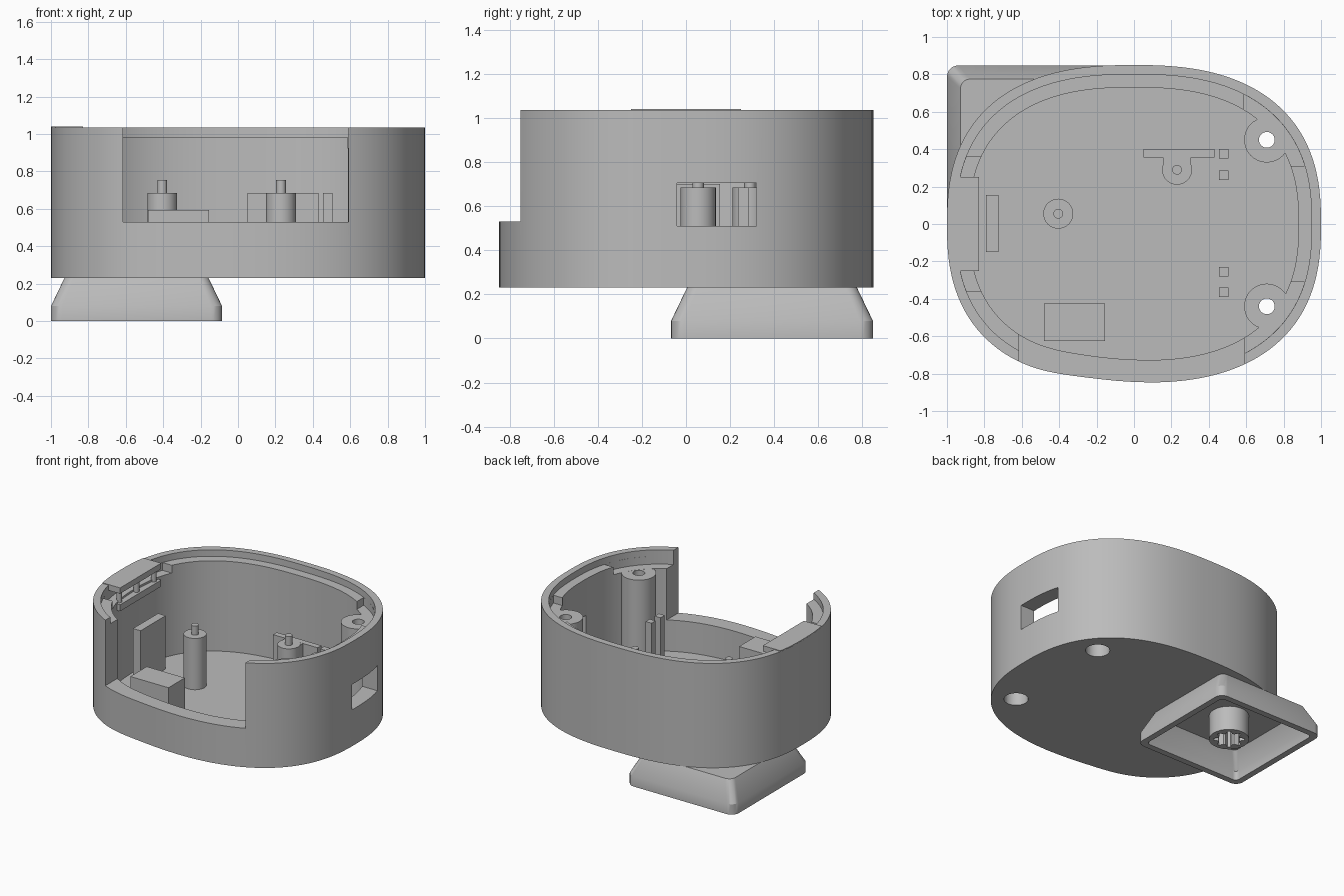
import bpy, bmesh, math

cube = bpy.data.objects.get("Cube")
if cube:
    bpy.data.objects.remove(cube, do_unlink=True)

grey = bpy.data.materials.new("plain grey")
grey.use_nodes = True
grey.diffuse_color = (0.5, 0.5, 0.5, 1)
grey.node_tree.nodes["Principled BSDF"].inputs["Base Color"].default_value = (0.5, 0.5, 0.5, 1)

FLOOR = 0.28   # parts start just inside the floor, whose top is 0.01 higher
RIM = 1.035


def loft(name, rings):
    """Closed solid through a list of (points, z) rings."""
    bm = bmesh.new()
    loops = [[bm.verts.new((x, y, z)) for x, y in pts] for pts, z in rings]
    for a, b in zip(loops, loops[1:]):
        for i in range(len(a)):
            j = (i + 1) % len(a)
            bm.faces.new((a[i], a[j], b[j], b[i]))
    bm.faces.new(loops[0][::-1])
    bm.faces.new(loops[-1])
    bmesh.ops.recalc_face_normals(bm, faces=bm.faces)
    mesh = bpy.data.meshes.new(name)
    bm.to_mesh(mesh)
    bm.free()
    mesh.materials.append(grey)
    obj = bpy.data.objects.new(name, mesh)
    bpy.context.collection.objects.link(obj)
    return obj


def prism(name, pts, z0, z1):
    return loft(name, [(pts, z0), (pts, z1)])


def box(name, x0, x1, y0, y1, z0, z1):
    return prism(name, [(x0, y0), (x1, y0), (x1, y1), (x0, y1)], z0, z1)


def circle(x, y, r, n=40):
    return [(x + r * math.cos(math.tau * i / n), y + r * math.sin(math.tau * i / n))
            for i in range(n)]


def outline(inset, n=128):
    """Squarish oval of the housing, a little flatter at the front."""
    pts = []
    for i in range(n):
        t = math.tau * i / n
        c, s = math.cos(t), math.sin(t)
        x = (1 - inset) * math.copysign(abs(c) ** 0.8, c)
        y = (0.85 - inset) * math.copysign(abs(s) ** 0.8, s)
        if y < 0:
            y *= 1 - 0.022 * math.exp(-((x + 0.28) / 0.25) ** 2)
        pts.append((x, y))
    return pts


def rounded_square(cx, cy, half, r, n=6):
    pts = []
    for q, (sx, sy) in enumerate(((1, 1), (-1, 1), (-1, -1), (1, -1))):
        for k in range(n + 1):
            t = math.pi / 2 * (q + k / n)
            pts.append((cx + sx * (half - r) + r * math.cos(t),
                        cy + sy * (half - r) + r * math.sin(t)))
    return pts


def combine(target, other, operation):
    """Apply a boolean and discard the second solid."""
    mod = target.modifiers.new("cut", 'BOOLEAN')
    mod.operation, mod.solver, mod.object = operation, 'EXACT', other
    bpy.context.view_layer.update()
    result = bpy.data.meshes.new_from_object(
        target.evaluated_get(bpy.context.evaluated_depsgraph_get()))
    target.modifiers.clear()
    target.data = result
    bpy.data.objects.remove(other, do_unlink=True)
    return target


def cut(target, other):
    return combine(target, other, 'DIFFERENCE')


# Housing shell with stepped rim
housing = prism("housing", outline(0), 0.23, RIM)
cut(housing, prism("cavity", outline(0.12), 0.29, 1.3))
cut(housing, prism("rim_step", outline(0.05), 0.985, 1.3))

# Deeper rim pockets at the screw corners and beside the contact bar
for x0, x1, y0, y1 in ((0.585, 1.1, 0.31, 0.9), (0.585, 1.1, -0.9, -0.31),
                       (-1.1, -0.7, -0.36, 0.36)):
    pocket = prism("pocket", outline(0.0505), 0.925, 1.2)
    cut(housing, combine(pocket, box("limit", x0, x1, y0, y1, 0.8, 1.4), 'INTERSECT'))

# Screw bosses with stepped bores
for y in (0.45, -0.44):
    combine(housing, prism("boss", circle(0.71, y, 0.121), 0.26, 0.9245), 'UNION')
for y in (0.45, -0.44):
    cut(housing, prism("bore", circle(0.71, y, 0.042), 0.1, 1.2))
    cut(housing, prism("counterbore", circle(0.71, y, 0.085), 0.1, 0.6))

# Front opening and side window
cut(housing, box("front_opening", -0.615, 0.59, -1, -0.5, 0.53, 1.4))
cut(housing, box("side_window", 0.75, 1.2, -0.04, 0.32, 0.51, 0.705))

# Contact bar: two shelves joined by pins
for name, z0, z1 in (("contact_bar_top", 0.995, 1.04), ("contact_bar_shelf", 0.86, 0.91)):
    shelf = prism(name, outline(0.001), z0, z1)
    combine(shelf, box("limit", -1.1, -0.83, -0.25, 0.25, 0.5, 1.4), 'INTERSECT')
for y in (-0.21, 0, 0.21):
    prism("contact_pin", circle(-0.865, y, 0.02, 16), 0.9, 1.0)

# Board posts with locating pins
for x, y in ((-0.405, 0.055), (0.23, 0.29)):
    prism("board_post", circle(x, y, 0.08), FLOOR, 0.685)
    prism("locating_pin", circle(x, y, 0.026, 24), 0.67, 0.755)

# Interior walls and blocks
box("bracket_wall", 0.05, 0.43, 0.355, 0.40, FLOOR, 0.685)
box("bracket_web", 0.155, 0.305, 0.29, 0.36, FLOOR, 0.684)
box("support_slab", -0.79, -0.725, -0.15, 0.155, FLOOR, 0.70)
box("support_block", -0.48, -0.155, -0.625, -0.425, FLOOR, 0.595)
for y in (0.375, 0.26, -0.255, -0.365):
    box("clip_post", 0.455, 0.505, y - 0.025, y + 0.025, FLOOR, 0.685)

# Hollow tapered foot
cx, cy = -0.5425, 0.39


def foot_ring(half, r, z):
    return rounded_square(cx, cy, half, r), z


foot = loft("foot", [foot_ring(0.4575, 0.06, 0), foot_ring(0.4575, 0.06, 0.08),
                     foot_ring(0.385, 0.05, 0.231)])
cut(foot, loft("foot_hollow", [foot_ring(0.41, 0.03, -0.05), foot_ring(0.41, 0.03, 0.07),
                               foot_ring(0.345, 0.03, 0.19)]))

# Splined socket in the foot
socket = prism("foot_socket", circle(cx, cy, 0.14), 0.003, 0.2)
spline = []
for i in range(32):
    r = 0.108 if i % 4 < 2 else 0.078
    t = math.tau * i / 32
    spline.append((cx + r * math.cos(t), cy + r * math.sin(t)))
cut(socket, prism("spline", spline, -0.1, 0.17))

# Smooth the curved walls, keep edges sharp
bpy.ops.object.select_all(action='DESELECT')
for obj in bpy.context.collection.objects:
    if obj.type == 'MESH' and obj.data.materials and obj.data.materials[0] == grey:
        obj.select_set(True)
        bpy.context.view_layer.objects.active = obj
bpy.ops.object.shade_smooth_by_angle(angle=math.radians(30))
